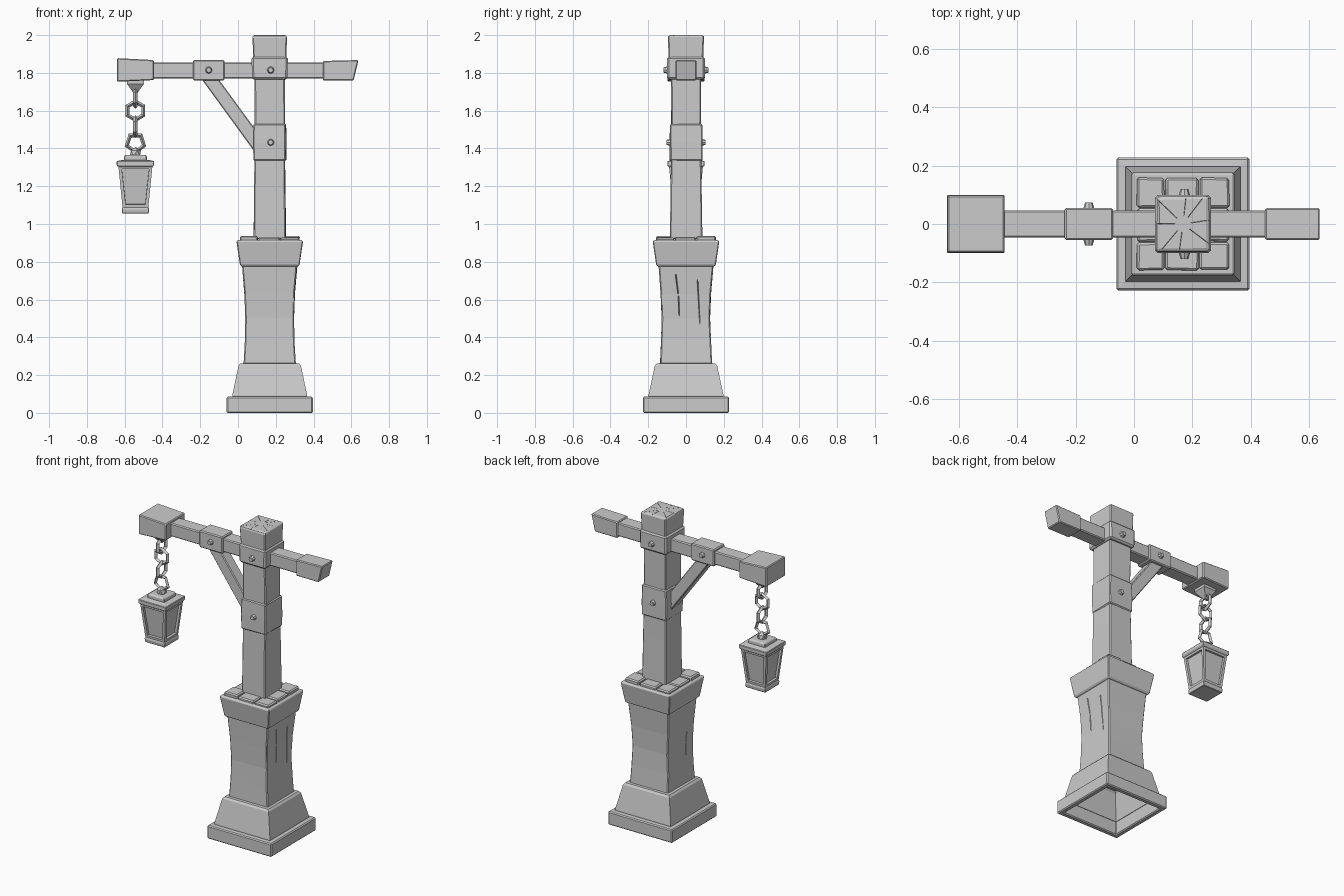
import bpy, bmesh, math, random
from mathutils import Vector, Matrix

if "Cube" in bpy.data.objects:
    bpy.data.objects.remove(bpy.data.objects["Cube"])

random.seed(4)
CX = 0.168    # post axis
LX = -0.543   # lantern axis


def finish(name, bm, bevel=0.0):
    bmesh.ops.recalc_face_normals(bm, faces=bm.faces)
    me = bpy.data.meshes.new(name)
    bm.to_mesh(me)
    bm.free()
    ob = bpy.data.objects.new(name, me)
    bpy.context.collection.objects.link(ob)
    if bevel:
        m = ob.modifiers.new("worn_edges", 'BEVEL')
        m.width, m.segments, m.limit_method = bevel, 1, 'ANGLE'
        m.angle_limit = math.radians(35)
    return ob


def loft(name, levels, cx=CX, cy=0, bevel=0.006, caps=True, jitter=0.0):
    """Stack of square rings given as (half width, z) or (half x, half y, z)."""
    bm = bmesh.new()
    rings = []
    for lv in levels:
        hx, hy, z = lv if len(lv) == 3 else (lv[0], lv[0], lv[1])
        rings.append([bm.verts.new((cx + sx * hx + random.uniform(-jitter, jitter),
                                    cy + sy * hy + random.uniform(-jitter, jitter), z))
                      for sx, sy in ((-1, -1), (1, -1), (1, 1), (-1, 1))])
    for a, b in zip(rings, rings[1:]):
        for i in range(4):
            j = (i + 1) % 4
            bm.faces.new((a[i], a[j], b[j], b[i]))
    if caps:
        bm.faces.new(rings[0])
        bm.faces.new(rings[-1])
    return finish(name, bm, bevel)


def prism(name, pts, hy, bevel=0.005):
    """Front (x, z) outline extruded to +-hy."""
    bm = bmesh.new()
    f = bm.faces.new([bm.verts.new((x, -hy, z)) for x, z in pts])
    ext = bmesh.ops.extrude_face_region(bm, geom=[f])
    bmesh.ops.translate(bm, vec=(0, 2 * hy, 0),
                        verts=[v for v in ext["geom"] if isinstance(v, bmesh.types.BMVert)])
    return finish(name, bm, bevel)


def block(name, x0, x1, z0, z1, hy, bevel=0.006):
    return prism(name, [(x0, z0), (x1, z0), (x1, z1), (x0, z1)], hy, bevel)


def bolts(name, x, z, y):
    bm = bmesh.new()
    for s in (-1, 1):
        bmesh.ops.create_cone(bm, cap_ends=True, segments=8, radius1=0.022, radius2=0.013,
                              depth=0.03, matrix=Matrix.Translation((x, s * y, z))
                              @ Matrix.Rotation(-s * math.pi / 2, 4, 'X'))
    return finish(name, bm)


def grooves(target, name, segs, width, depth):
    """Cut V grooves; segs hold (start, end, surface normal)."""
    bm = bmesh.new()
    for a, b, n in segs:
        a, b, n = Vector(a), Vector(b), Vector(n)
        side = (b - a).cross(n).normalized() * width
        mid = (a + b) / 2 - n * depth
        tip0, tip1 = a.lerp(mid, 0.3), b.lerp(mid, 0.3)
        up = n * 0.02
        ring = [[bm.verts.new(p) for p in (t, e + side + up, e - side + up)]
                for t, e in ((tip0 - n * depth, a), (tip1 - n * depth, b))]
        for i in range(3):
            j = (i + 1) % 3
            bm.faces.new((ring[0][i], ring[0][j], ring[1][j], ring[1][i]))
        bm.faces.new(ring[0])
        bm.faces.new(ring[1])
    cutter = finish(name, bm)
    cutter.hide_render = True
    cutter.hide_viewport = True
    m = target.modifiers.new("cracks", 'BOOLEAN')
    m.operation, m.object, m.solver = 'DIFFERENCE', cutter, 'EXACT'


# Stone base, hollow underneath
loft("plinth", [(0.195, 0.085), (0.195, 0.0), (0.228, 0.0), (0.228, 0.085), (0.195, 0.088)],
     caps=False)
loft("base_taper", [(0.198, 0.07), (0.198, 0.095), (0.165, 0.25), (0.155, 0.262), (0.12, 0.264)],
     caps=False, bevel=0)

# Waisted stone column with cracks
column = loft("column", [(0.137, 0.255), (0.131, 0.38), (0.128, 0.5), (0.133, 0.63), (0.146, 0.785)],
              jitter=0.002)
R, L, F = CX + 0.13, CX - 0.13, -0.13
grooves(column, "column_crack_cutter", [
    ((R + .006, -.055, .74), (R, -.04, .62), (1, 0, 0)), ((R, -.04, .63), (R, -.035, .5), (1, 0, 0)),
    ((R + .006, .06, .73), (R, .075, .44), (1, 0, 0)),
    ((R, F, .66), (R - .002, F, .54), (.7, -.7, 0)),
    ((L, -.06, .6), (L, -.05, .42), (-1, 0, 0))], 0.006, 0.010)

# Column capital and paving stones around the post
loft("capital", [(0.15, 0.775), (0.158, 0.785), (0.176, 0.905), (0.172, 0.914), (0.14, 0.914)], bevel=0.004)
edges = [-0.16, -0.062, 0.055, 0.16]
for i in range(3):
    for j in range(3):
        if (i, j) == (1, 1):
            continue
        x0, x1, y0, y1 = edges[i], edges[i + 1], edges[j], edges[j + 1]
        hx, hy = (x1 - x0) / 2 - 0.002, (y1 - y0) / 2 - 0.002
        loft("cap_stone", [(hx, hy, 0.90), (hx, hy, 0.932 + random.uniform(-.004, .006))],
             CX + (x0 + x1) / 2, (y0 + y1) / 2, 0.007, jitter=0.002)

# Timber post, its band and head
loft("post", [(0.086, 0.92), (0.082, 1.2), (0.079, 1.5), (0.08, 1.9)], jitter=0.002)
loft("post_band", [(0.086, 1.335), (0.087, 1.43), (0.086, 1.53)], jitter=0.003)
loft("post_collar", [(0.094, 0.1, 1.765), (0.096, 0.1, 1.885)], bevel=0.01)
head = loft("post_head", [(0.087, 0.092, 1.87), (0.09, 0.095, 1.99), (0.086, 0.09, 2.0)], jitter=0.002)
rays = []
for k in range(8):
    a = math.radians(45 * k + random.uniform(-12, 12))
    d = Vector((math.cos(a), math.sin(a), 0))
    c = Vector((CX, 0, 2.0))
    rays.append((c + d * 0.015, c + d * 0.13, (0, 0, 1)))
grooves(head, "head_crack_cutter", rays, 0.003, 0.005)

# Cross beam with end blocks and middle sleeve
block("beam", -0.5, 0.5, 1.77, 1.855, 0.047)
prism("lantern_end_block", [(-0.64, 1.753), (-0.445, 1.762), (-0.445, 1.868), (-0.64, 1.878)], 0.098)
prism("free_end_block", [(0.45, 1.76), (0.612, 1.76), (0.638, 1.868), (0.45, 1.863)], 0.055)
block("beam_sleeve", -0.238, -0.072, 1.76, 1.868, 0.055)
prism("brace", [(-0.195, 1.77), (-0.105, 1.77), (0.10, 1.49), (0.10, 1.365)], 0.037)
bolts("collar_bolts", CX + 0.005, 1.815, 0.105)
bolts("sleeve_bolts", -0.155, 1.815, 0.058)
bolts("band_bolts", CX + 0.005, 1.432, 0.088)

# Chain hanging from a small pyramid mount
loft("chain_mount", [(0.008, 1.69), (0.045, 1.742), (0.045, 1.76)], LX, bevel=0)
for z, turned, n in ((1.67, True, 6), (1.60, False, 6), (1.515, True, 6), (1.43, False, 5)):
    bpy.ops.mesh.primitive_torus_add(
        major_segments=n, minor_segments=4, major_radius=0.048, minor_radius=0.012,
        location=(LX, 0, z),
        rotation=(math.pi / 2, math.radians(30 if n == 6 else 90), math.pi / 2 if turned else 0))
    bpy.context.object.name = "chain_link"

# Lantern with recessed panes on each side
bm = bmesh.new()
bmesh.ops.create_icosphere(bm, subdivisions=1, radius=0.033,
                           matrix=Matrix.Translation((LX, 0, 1.375)))
finish("lantern_knob", bm)
loft("lantern_roof", [(0.09, 1.302), (0.099, 1.31), (0.099, 1.333), (0.065, 1.34)], LX, bevel=0.003)
loft("lantern_cap", [(0.06, 1.33), (0.06, 1.36), (0.052, 1.366)], LX, bevel=0.003)
loft("lantern_foot", [(0.07, 1.056), (0.073, 1.08), (0.066, 1.092)], LX, bevel=0.003)
body = loft("lantern_body", [(0.068, 1.085), (0.09, 1.306)], LX, bevel=0)
bm = bmesh.new()
bm.from_mesh(body.data)
sides = [f for f in bm.faces if abs(f.normal.z) < 0.5]
for f in sides:
    bmesh.ops.inset_individual(bm, faces=[f], thickness=0.024, depth=0)
    bmesh.ops.inset_individual(bm, faces=[f], thickness=0.001, depth=-0.014)
bm.to_mesh(body.data)
bm.free()
